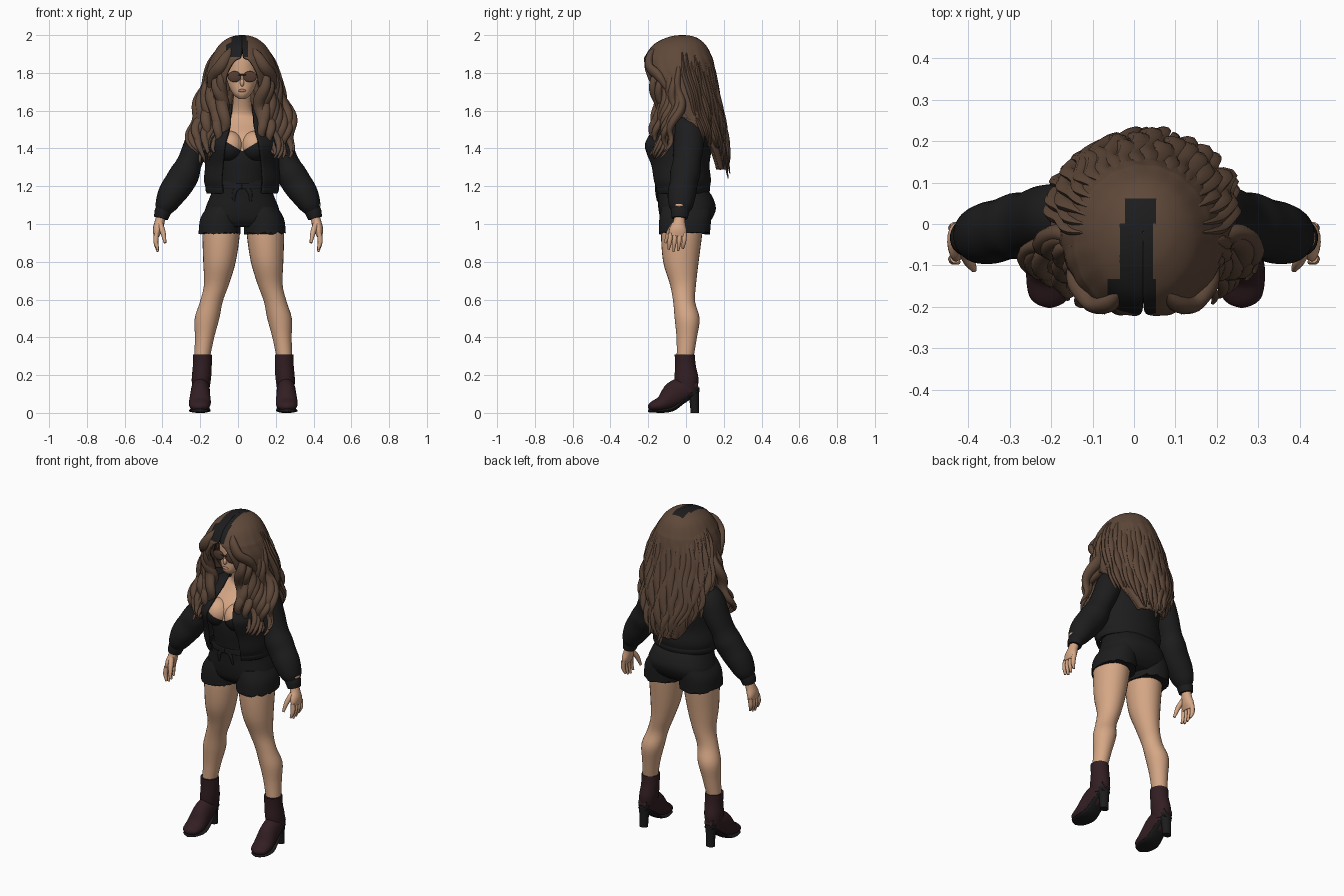
import bpy, bmesh, math, random
from mathutils import Matrix, Vector

if "Cube" in bpy.data.objects:
    bpy.data.objects.remove(bpy.data.objects["Cube"])
random.seed(4)
C = .022  # body centre line
parts = []


def material(name, *rgb):
    m = bpy.data.materials.new(name)
    m.use_nodes = True
    m.diffuse_color = (*rgb, 1)
    bsdf = m.node_tree.nodes["Principled BSDF"]
    bsdf.inputs["Base Color"].default_value = (*rgb, 1)
    bsdf.inputs["Roughness"].default_value = .8
    return m


skin = material("skin", .67, .385, .235)
hair = material("brown hair", .115, .066, .042)
black = material("black cloth", .012, .012, .013)
leather = material("burgundy leather", .032, .013, .016)
rubber = material("dark sole", .012, .011, .012)
lens = material("brown lens", .085, .045, .032)
lip = material("lips", .45, .2, .14)


def spline(rows, n):
    """Catmull-Rom refinement of rows of numbers."""
    out = []
    last = len(rows) - 1
    for i in range(last):
        p, q, r, s = (rows[min(max(k, 0), last)] for k in range(i - 1, i + 3))
        for k in range(n):
            t = k / n
            out.append([.5 * (2*b + (c - a)*t + (2*a - 5*b + 4*c - d)*t*t
                              + (3*b - a - 3*c + d)*t**3) for a, b, c, d in zip(p, q, r, s)])
    return out + [list(rows[-1])]


def skinned(name, rings, mat, closed=True):
    """Join rings of points into one mesh."""
    n = len(rings[0])
    faces = [(i*n + j, i*n + (j + 1) % n, (i + 1)*n + (j + 1) % n, (i + 1)*n + j)
             for i in range(len(rings) - 1) for j in range(n if closed else n - 1)]
    if closed:
        faces += [tuple(reversed(range(n))), tuple(range(len(rings)*n - n, len(rings)*n))]
    me = bpy.data.meshes.new(name)
    me.from_pydata([p for r in rings for p in r], [], faces)
    me.materials.append(mat)
    ob = bpy.data.objects.new(name, me)
    bpy.context.collection.objects.link(ob)
    parts.append(ob)
    return ob


def loft(name, rows, mat, seg=20, steps=4, axis="y", flat=False, side=1, x0=0.0, power=1):
    """Rounded rings (x, y, z, a, b) along a path, optionally mirrored to a side."""
    rows = spline(rows, steps)
    pts = [Vector((x0 + side*r[0], r[1], r[2])) for r in rows]
    turn = [(math.cos(k*math.tau/seg), math.sin(k*math.tau/seg)) for k in range(seg)]
    turn = [[math.copysign(abs(c)**power, c) for c in pair] for pair in turn]
    rings = []
    for i, (p, r) in enumerate(zip(pts, rows)):
        t = (pts[min(i + 1, len(pts) - 1)] - pts[max(i - 1, 0)]).normalized()
        if flat:
            t = Vector((0, 0, 1 if t.z > 0 else -1))
        if axis == "x":
            u = Vector((1, 0, 0))
            v = t.cross(u).normalized()
        else:
            u = Vector((0, 1, 0)).cross(t).normalized()
            v = t.cross(u)
        rings.append([p + u*r[3]*c + v*r[4]*s for c, s in turn])
    return skinned(name, rings, mat)


def shell(name, rows, mat, seg=72, steps=5, ripple=0.0, thick=.012):
    """Open-fronted garment or hair: rows (z, rx, ry, cy, front gap in degrees), rising."""
    rings = []
    for z, rx, ry, cy, gap in spline(rows, steps):
        gap = math.radians(max(gap, 0))
        ring = []
        for k in range(seg + 1):
            a = gap + (math.tau - 2*gap)*k/seg
            w = 1 + ripple*max(0, 1.98 - z)*math.sin(19*a + 3*math.sin(14*z))
            ring.append((C + rx*w*math.sin(a), cy - ry*w*math.cos(a), z))
        rings.append(ring)
    ob = skinned(name, rings, mat, closed=False)
    mod = ob.modifiers.new("thickness", "SOLIDIFY")
    mod.thickness, mod.offset = thick, 0
    return ob


def ball(name, loc, size, mat):
    bpy.ops.mesh.primitive_uv_sphere_add(segments=32, ring_count=20, radius=1)
    ob = bpy.context.object
    ob.name = name
    ob.data.transform(Matrix.LocRotScale(Vector(loc), None, Vector(size)))
    ob.data.materials.append(mat)
    parts.append(ob)
    return ob


def paint(ob, mat, planes, rule):
    """Cut clean colour borders, then give a second material to faces the rule accepts."""
    ob.data.materials.append(mat)
    bm = bmesh.new()
    bm.from_mesh(ob.data)
    for co, no in planes:
        bmesh.ops.bisect_plane(bm, geom=bm.verts[:] + bm.edges[:] + bm.faces[:],
                               plane_co=co, plane_no=no, dist=.00001)
    for f in bm.faces:
        f.material_index = int(rule(f.calc_center_median()))
    bm.to_mesh(ob.data)
    bm.free()


def add_bodice(ob):
    dip = (C, 0, 1.385)
    paint(ob, black, [(dip, (.6, 0, -1)), (dip, (-.6, 0, -1)), ((0, 0, 1.455), (0, 0, 1))],
          lambda p: p.z < min(1.385 + .6*abs(p.x - C), 1.455))


# Torso with sweetheart neckline
add_bodice(loft("torso", [(0, -.03, 1.16, .14, .12), (0, -.04, 1.25, .135, .125), (0, -.045, 1.36, .15, .13),
                          (0, -.035, 1.46, .155, .118), (0, 0, 1.54, .13, .075), (0, 0, 1.59, .06, .05),
                          (0, -.04, 1.7, .045, .045)], skin, x0=C, seg=56, steps=6, flat=True))

# Head and face
loft("head", [(0, -.115, 1.662, .018, .02), (0, -.09, 1.69, .05, .065), (0, -.065, 1.75, .078, .09),
              (0, -.055, 1.82, .085, .103), (0, -.05, 1.9, .08, .1), (0, -.05, 1.95, .04, .05)],
     skin, x0=C, seg=32, flat=True)
ball("nose", (C, -.156, 1.748), (.011, .014, .02), skin)
ball("lips", (C, -.155, 1.706), (.02, .008, .008), lip)
loft("glasses_bridge", [(-.02, -.172, 1.79, .003, .003), (.02, -.172, 1.79, .003, .003)], lens, x0=C, seg=8)

# Hair shell with dark parting
mane = [(1.29, .12, .12, .09, 130), (1.4, .18, .15, .06, 118), (1.5, .21, .15, .045, 100),
        (1.6, .215, .16, .02, 58), (1.7, .2, .17, -.01, 30), (1.8, .186, .185, -.035, 24),
        (1.86, .166, .179, -.04, 14), (1.885, .154, .17, -.04, 2), (1.94, .119, .137, -.035, 0),
        (1.975, .076, .088, -.025, 0), (1.99, .035, .04, -.02, 0), (1.993, .001, .001, -.02, 0)]
cuts = [((x, 0, 0), (1, 0, 0)) for x in (-.06, -.032, -.02, .045, .052)]
cuts += [((0, y, 0), (0, 1, 0)) for y in (-.13, 0, .058)] + [((0, 0, 1.88), (0, 0, 1))]
paint(shell("hair", mane, hair, seg=112, steps=6, ripple=.055, thick=.014), black, cuts,
      lambda p: p.z > 1.88 and p.y < .058
      and ((-.06 if p.y < -.13 else -.032 if p.y < 0 else -.02)
           < p.x < (.045 if -.13 < p.y < 0 else .052)))


def mane_at(z, deg):
    for lo, hi in zip(mane, mane[1:]):
        if z <= hi[0]:
            t = (z - lo[0]) / (hi[0] - lo[0])
            rx, ry, cy = (lo[k] + max(t, 0)*(hi[k] - lo[k]) for k in (1, 2, 3))
            return rx*math.sin(math.radians(deg)), cy - ry*math.cos(math.radians(deg))


# Wavy locks from the crown down the back
for i in range(22):
    deg = 98 + 164*i/21
    low = 1.215 + .19*abs(i - 10.5)/10.5 + random.uniform(0, .06)
    phase = random.uniform(0, 6)
    rows = []
    for k in range(13):
        t = k/12
        z = 1.94 + (low - 1.94)*t
        x, y = mane_at(z, deg)
        w = .018*t*math.sin(phase + 15*t)
        r = .004 + .024*min(1, 3*t)*(1 - t**5)
        rows.append((x + w, y - .006 + w*.5 + .02*t, z, r, r*.6))
    loft("back_lock", rows, hair, x0=C, seg=8, steps=2)

for s in (-1, 1):
    # Curled locks over the chest and shoulders
    for i in range(10):
        f = i/9
        phase = random.uniform(0, 6)
        low = 1.31 + .09*abs(f - .6) + random.uniform(0, .05)
        guide = [(.09 + .07*f, -.17 + .12*f, 1.86), (.12 + .07*f, -.165 + .13*f, 1.73),
                 (.09 + .145*f, -.15 + .11*f, 1.6), (.115 + .155*f, -.17 + .09*f, 1.48),
                 (.15 + .1*f, -.18 + .07*f, low)]
        path = spline(guide, 4)
        rows = []
        for k, (x, y, z) in enumerate(path):
            t = k/(len(path) - 1)
            r = .005 + .027*math.sin(math.pi*t**.8)
            w = .008 + .012*t
            rows.append((x + w*math.sin(phase + 15*t), y + w*math.cos(phase + 15*t), z, r, r*.75))
        loft("front_lock", rows, hair, x0=C, side=s, seg=10, steps=2)
    # Swept fringe beside the forehead
    loft("fringe", [(.055, -.16, 1.93, .008, .008), (.08, -.19, 1.89, .026, .02), (.118, -.192, 1.83, .032, .022),
                    (.155, -.14, 1.78, .03, .025), (.17, -.09, 1.7, .01, .01)], hair, x0=C, side=s, seg=12)

# Jacket body and hem band
shell("jacket", [(1.18, .182, .143, -.028, 34), (1.23, .196, .158, -.032, 33), (1.31, .19, .16, -.042, 32),
                 (1.38, .193, .177, -.05, 29), (1.43, .198, .178, -.05, 26), (1.5, .195, .155, -.018, 20),
                 (1.55, .165, .115, .008, 21), (1.59, .105, .085, .015, 32), (1.63, .08, .07, .02, 42)], black)
shell("jacket_hem", [(1.165, .18, .14, -.027, 34), (1.185, .187, .147, -.027, 34),
                     (1.205, .183, .143, -.027, 34)], black, thick=.016)

# Shorts seat and waistband
loft("shorts", [(0, -.005, .985, .17, .1), (0, 0, 1.02, .205, .133), (0, .006, 1.08, .195, .152),
                (0, -.004, 1.14, .172, .146), (0, -.022, 1.19, .152, .132), (0, -.03, 1.23, .14, .125)],
     black, x0=C, seg=48, flat=True, power=.85)
shell("waistband", [(1.185, .16, .138, -.02, 0), (1.215, .15, .134, -.025, 0)], black)

# Bare wrist showing through the left sleeve
ball("wrist_opening", (.418, -.032, 1.1), (.02, .03, .013), skin)

for s in (-1, 1):
    # Paired trunk details
    add_bodice(ball("bust", (C + s*.066, -.125, 1.41), (.074, .082, .082), skin))
    loft("waist_tie", [(.01, -.155, 1.2, .008, .006), (.04, -.157, 1.17, .012, .006),
                       (.045, -.15, 1.12, .006, .004)], black, x0=C, side=s, seg=8)
    leg_hem = loft("shorts_leg", [(.1, .002, 1.09, .085, .13), (.115, -.004, 1.03, .106, .137),
                                  (.12, -.008, .952, .111, .135)],
                   black, x0=C, side=s, seg=48, flat=True, power=.92)
    for v in leg_hem.data.vertices[-48:]:
        v.co.z += random.uniform(-.008, .006)

    # Glasses
    ball("lens", (C + s*.041, -.163, 1.78), (.036, .008, .029), lens)
    loft("glasses_arm", [(.07, -.158, 1.79, .003, .004), (.086, -.06, 1.79, .003, .004)],
         lens, x0=C, side=s, seg=8, axis="x")

    # Leg
    L = C + .006
    loft("leg", [(.113, -.015, 1.03, .092, .105), (.117, -.023, .95, .099, .109), (.126, -.027, .8, .086, .094),
                 (.142, -.016, .68, .066, .069), (.169, -.01, .59, .06, .058), (.192, .006, .5, .065, .066),
                 (.205, .004, .4, .051, .054), (.217, -.004, .3, .042, .045)],
         skin, x0=L, side=s, seg=28, flat=True)

    # Heeled ankle boot
    loft("boot_shaft", [(.217, -.007, .31, .05, .053), (.217, -.003, .25, .05, .055),
                        (.222, .003, .18, .051, .063), (.226, .004, .11, .044, .055)],
         leather, x0=L, side=s, seg=28, flat=True)
    loft("boot_foot", [(.226, .062, .15, .028, .03), (.226, 0, .13, .047, .062), (.228, -.06, .1, .052, .068),
                       (.23, -.12, .052, .058, .044), (.232, -.17, .036, .05, .029),
                       (.232, -.19, .03, .034, .02), (.232, -.2, .026, .008, .006)],
         leather, x0=L, side=s, seg=24, axis="x")
    loft("boot_sole", [(.226, .06, .115, .03, .012), (.226, 0, .075, .042, .012), (.228, -.06, .026, .05, .012),
                       (.23, -.11, .012, .058, .011), (.232, -.165, .012, .051, .011),
                       (.232, -.187, .012, .036, .01), (.232, -.2, .013, .01, .008)],
         rubber, x0=L, side=s, axis="x")
    loft("boot_heel", [(.226, .035, .135, .038, .036), (.227, .043, .07, .028, .026),
                       (.228, .047, 0, .026, .022)], rubber, x0=L, side=s, flat=True)

    # Sleeve with gathered cuff
    loft("sleeve", [(.13, .01, 1.55, .055, .065), (.18, .015, 1.5, .073, .08), (.22, .013, 1.41, .07, .08),
                    (.255, .004, 1.33, .066, .074), (.28, -.004, 1.27, .078, .08), (.312, -.012, 1.215, .079, .074),
                    (.35, -.022, 1.16, .074, .075), (.382, -.028, 1.1, .058, .065),
                    (.397, -.032, 1.065, .04, .045)], black, side=s, seg=28)
    loft("sleeve_cuff", [(.39, -.03, 1.085, .042, .047), (.4, -.032, 1.06, .043, .047),
                         (.408, -.034, 1.03, .037, .042)], black, side=s, seg=28)

    # Hand
    loft("palm", [(.405, -.033, 1.05, .024, .028), (.415, -.036, 1.01, .026, .032),
                  (.426, -.042, .97, .025, .046), (.432, -.045, .935, .015, .046)], skin, side=s, seg=16)
    for i in range(4):
        y = -.082 + .025*i
        tip = .85 + .012*abs(i - 1.3)
        loft("finger", [(.431, y, .95, .013, .013), (.435, y - .004, .905, .013, .012),
                        (.424, y - .01, tip, .006, .006)], skin, side=s, seg=10)
    loft("thumb", [(.412, -.06, 1.0, .015, .016), (.397, -.09, .955, .014, .014),
                   (.386, -.11, .9, .007, .007)], skin, side=s, seg=10)

# Smooth shading with crisp hems
bpy.ops.object.select_all(action="DESELECT")
for ob in parts:
    ob.select_set(True)
bpy.context.view_layer.objects.active = parts[0]
bpy.ops.object.shade_smooth_by_angle(angle=math.radians(50))
